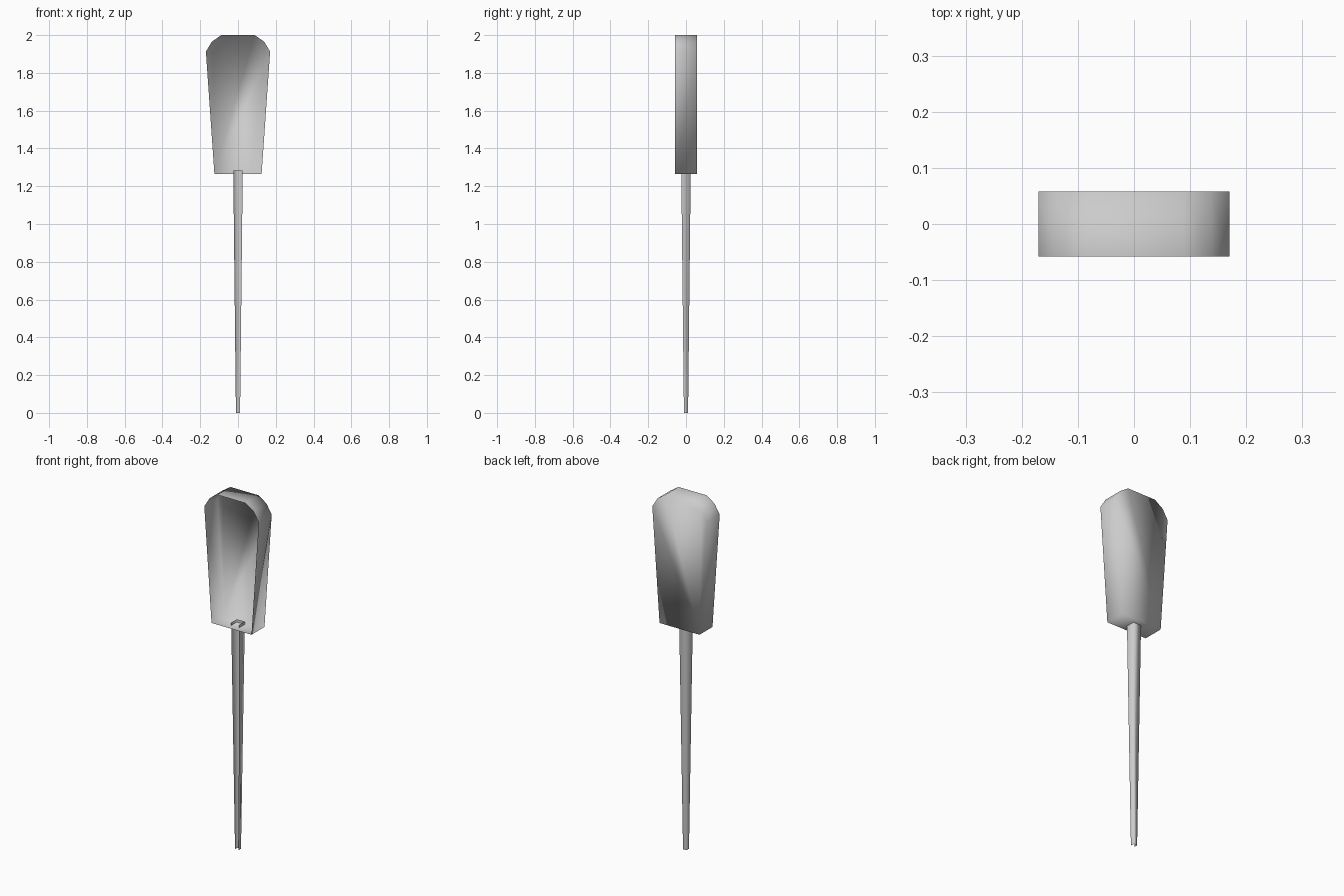
import bpy

if "Cube" in bpy.data.objects:
    bpy.data.objects.remove(bpy.data.objects["Cube"])


def open_shell(name, front, back, closed):
    """Back panel plus rim walls, left open; front/back are matching loops."""
    n = len(front)
    faces = [(i, (i + 1) % n, n + (i + 1) % n, n + i)
             for i in range(n if closed else n - 1)]
    if closed:
        faces.append(tuple(range(n, 2 * n)))
    mesh = bpy.data.meshes.new(name)
    mesh.from_pydata(front + back, [], faces)
    mesh.shade_smooth()
    obj = bpy.data.objects.new(name, mesh)
    bpy.context.collection.objects.link(obj)
    return obj


# Hollow paddle head: tapered outline with chamfered top, open at the front
half = [(0.125, 1.266), (0.17, 1.913), (0.138, 1.966), (0.088, 2.0)]
outline = half + [(-x, z) for x, z in reversed(half)]
depth = 0.058
open_shell("paddle_head",
           [(x, -depth, z) for x, z in outline],
           [(x, depth, z) for x, z in outline], True)


# Tapered stake: U-shaped channel open at the front, top pokes into the head
def channel(r, z):
    return [(r, -r, z), (r, r, z), (-r, r, z), (-r, -r, z)]


open_shell("stake", channel(0.025, 1.282), channel(0.011, 0.0), False)
